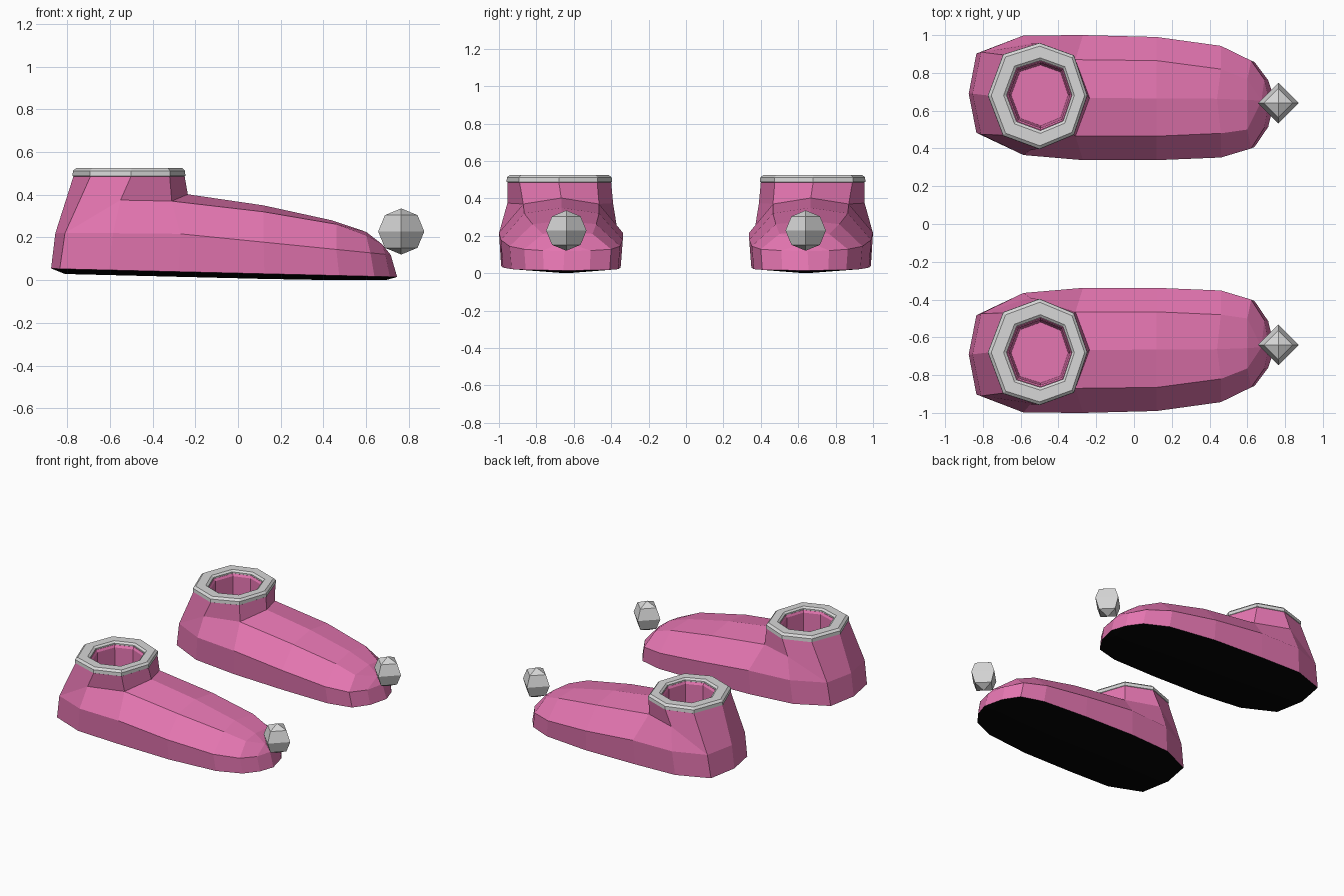
import bpy, bmesh, math
from mathutils import Vector

if "Cube" in bpy.data.objects:
    bpy.data.objects.remove(bpy.data.objects["Cube"])


def material(name, rgb):
    m = bpy.data.materials.new(name)
    m.diffuse_color = (*rgb, 1)
    m.use_nodes = True
    m.node_tree.nodes["Principled BSDF"].inputs["Base Color"].default_value = m.diffuse_color
    return m


PINK = material("pink felt", (0.78, 0.18, 0.44))
GREY = material("light grey fluff", (0.68, 0.68, 0.68))
BLACK = material("black sole", (0.001, 0.001, 0.001))


def finish(bm, name, mats):
    bmesh.ops.recalc_face_normals(bm, faces=bm.faces[:])
    me = bpy.data.meshes.new(name)
    bm.to_mesh(me)
    bm.free()
    for m in mats:
        me.materials.append(m)
    ob = bpy.data.objects.new(name, me)
    bpy.context.collection.objects.link(ob)
    return ob


def bridge(bm, a, b):
    n = len(a)
    for i in range(n):
        j = (i + 1) % n
        bm.faces.new((a[i], a[j], b[j], b[i]))


# Widest outline, heel to toe: x, outer y, inner y
OUTLINE = [(-.855, .69, .69), (-.81, .91, .475), (-.585, .998, .365),
           (-.27, 1.0, .338), (.12, .99, .338), (.46, .943, .352),
           (.62, .865, .40), (.69, .765, .51), (.715, .65, .65)]
# Upper edge of the foot, from ankle side to toe: x, outer y, inner y, z
UPPER = [(-.55, .955, .39, .375), (-.31, .87, .465, .37), (.12, .865, .465, .32),
         (.46, .82, .48, .262), (.60, .765, .50, .21)]
# Centre ridge of the foot: x, y, z
RIDGE = [(-.235, .667, .402), (.12, .665, .35), (.44, .663, .28),
         (.60, .657, .226), (.675, .653, .168)]
# Ankle opening, heel to front: x, outer y, inner y
ANKLE = [(-.77, .68, .68), (-.69, .895, .47), (-.50, .955, .40),
         (-.32, .89, .475), (-.25, .68, .68)]
CENTRE = Vector((-.485, .685, 0))


def ankle_ring(scale, z, side):
    pts = [(x, yo) for x, yo, yi in ANKLE]
    pts += [(x, yi) for x, yo, yi in ANKLE[3:0:-1]]
    ring = []
    for x, y in pts:
        p = CENTRE + (Vector((x, y, 0)) - CENTRE) * scale
        ring.append((p.x, p.y * side, z))
    return ring


def build_shoe(side, label):
    bm = bmesh.new()

    def v(x, y, z):
        return bm.verts.new((x, y * side, z))

    def ring(scale, z):
        return [bm.verts.new(p) for p in ankle_ring(scale, z, side)]

    ridge = [v(*p) for p in RIDGE]
    ank = ring(1, .487)
    mid0, mid8 = [v(OUTLINE[k][0], OUTLINE[k][1], z) for k, z in ((0, .22), (8, .118))]
    sole0, sole8 = v(-.875, .69, .055), v(.745, .655, .015)
    keel = []
    for x, yo, yi in OUTLINE[1:8]:
        keel.append(v(x, (yo + yi) / 2, max(0, .033 - .0247 * x - .024)))

    sole_faces = []
    for s in (1, 2):    # outer then inner half
        mid, sole = [mid0], [sole0]
        for row in OUTLINE[1:8]:
            x, y = row[0], row[s]
            mid.append(v(x, y, min(.22, .19 - .1 * x)))
            yc = (row[1] + row[2]) / 2
            sole.append(v(x * 1.03, yc + (y - yc) * .965, .033 - .0247 * x))
        mid.append(mid8)
        sole.append(sole8)
        up = [v(r[0], r[s], r[3]) for r in UPPER]
        a = ank[:5] if s == 1 else [ank[0], ank[7], ank[6], ank[5], ank[4]]
        F = bm.faces.new
        # side wall and convex sole
        for i in range(8):
            F((sole[i], sole[i + 1], mid[i + 1], mid[i]))
        sole_faces.append(F((sole[0], sole[1], keel[0])))
        sole_faces.append(F((sole[7], sole[8], keel[6])))
        for i in range(1, 7):
            sole_faces.append(F((sole[i], sole[i + 1], keel[i], keel[i - 1])))
        # heel and ankle
        F((mid[0], mid[1], a[1], a[0]))
        F((mid[1], mid[2], up[0]))
        F((mid[1], up[0], a[2], a[1]))
        F((up[0], up[1], a[3], a[2]))
        F((up[1], ridge[0], a[4], a[3]))
        # flank and instep
        for i in range(4):
            F((mid[2 + i], mid[3 + i], up[i + 1], up[i]))
        for i in range(3):
            F((up[i + 1], up[i + 2], ridge[i + 1], ridge[i]))
        # toe cap
        F((up[4], ridge[4], ridge[3]))
        F((mid[6], mid[7], ridge[4], up[4]))
        F((mid[7], mid[8], ridge[4]))
    # lining down to the insole
    prev = ank
    for scale, z in ((.655, .505), (.62, .49), (.60, .30), (.58, .13)):
        nxt = ring(scale, z)
        bridge(bm, prev, nxt)
        prev = nxt
    bm.faces.new(prev)
    for f in sole_faces:
        f.material_index = 1
    finish(bm, label + "_slipper_body", [PINK, BLACK])

    # fluffy cuff round the opening
    bm = bmesh.new()
    rings = [[bm.verts.new(p) for p in ankle_ring(s, z, side)]
             for s, z in ((.98, .483), (1.015, .488), (1.01, .512), (.95, .526),
                          (.72, .526), (.665, .515), (.665, .487))]
    for a, b in zip(rings, rings[1:] + rings[:1]):
        bridge(bm, a, b)
    finish(bm, label + "_cuff", [GREY])

    # pompom on the toe
    bm = bmesh.new()
    bmesh.ops.create_uvsphere(bm, u_segments=4, v_segments=4, radius=.108)
    ob = finish(bm, label + "_pompom", [GREY])
    ob.location = (.764, .64 * side, .228)


build_shoe(1, "left")
build_shoe(-1, "right")
